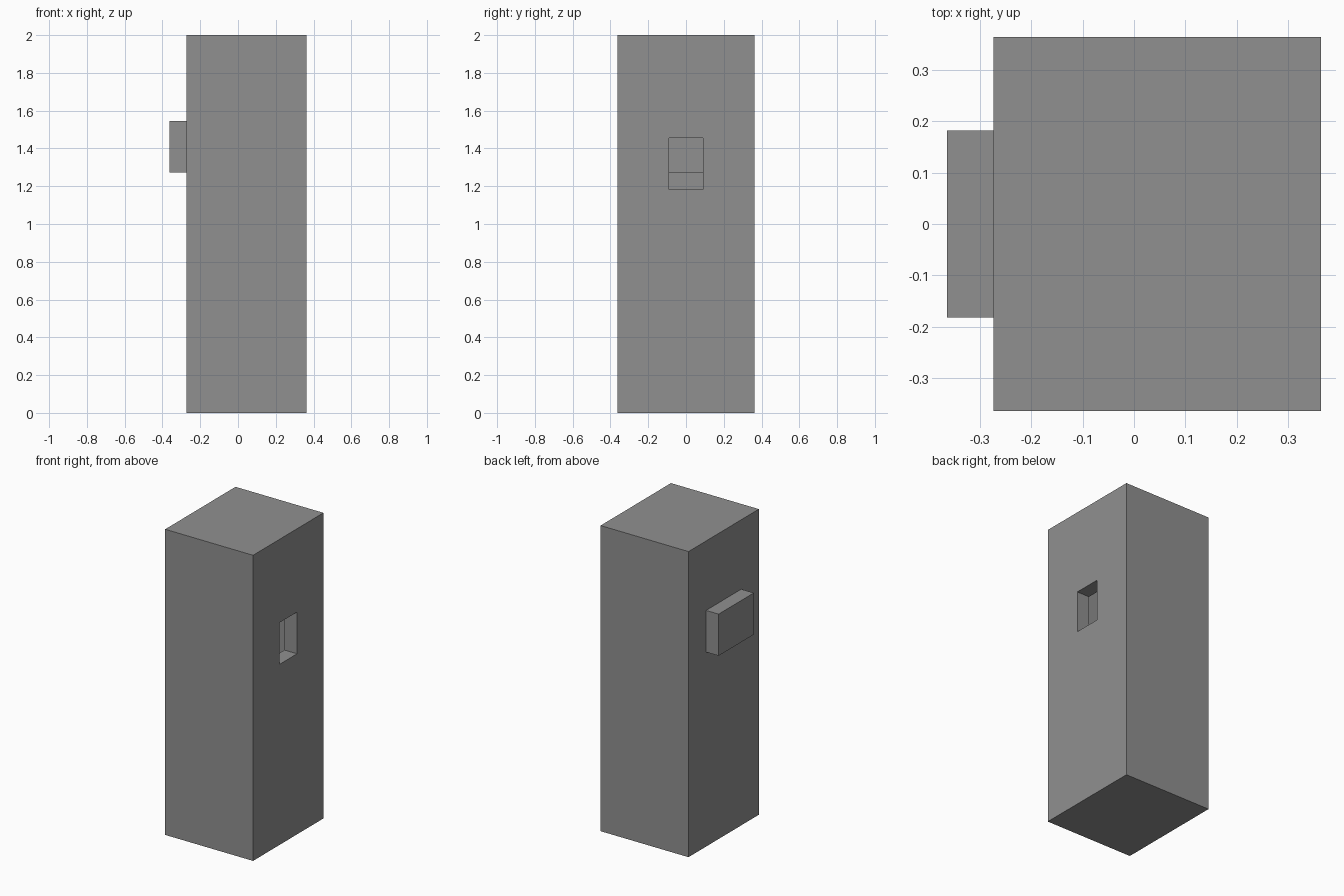
import bpy

cube = bpy.data.objects.get("Cube")
if cube:
    bpy.data.objects.remove(cube, do_unlink=True)

U = 2 / 22  # module that every part is sized in

grey = bpy.data.materials.new("plain grey")
grey.use_nodes = True
colour = (0.28, 0.28, 0.28, 1)
grey.diffuse_color = colour
grey.node_tree.nodes["Principled BSDF"].inputs["Base Color"].default_value = colour


def box(name, low, high):
    """Box between two corners given in modules."""
    centre = [(a + b) / 2 * U for a, b in zip(low, high)]
    size = [(b - a) * U for a, b in zip(low, high)]
    bpy.ops.mesh.primitive_cube_add(size=1, location=centre)
    ob = bpy.context.object
    ob.name = name
    ob.scale = size
    bpy.ops.object.transform_apply(location=False, rotation=False, scale=True)
    ob.data.materials.append(grey)
    return ob


def cut(target, cutter):
    """Subtract a helper box and remove it."""
    cutter.hide_render = True
    mod = target.modifiers.new("cut", "BOOLEAN")
    mod.operation = "DIFFERENCE"
    mod.solver = "EXACT"
    mod.object = cutter
    bpy.context.view_layer.objects.active = target
    bpy.ops.object.modifier_apply(modifier=mod.name)
    bpy.data.objects.remove(cutter, do_unlink=True)


# Hollow tower with walls one module thick
tower = box("tower_body", (-3, -4, 0), (4, 4, 22))
cut(tower, box("cavity_cutter", (-2, -3, 1), (3, 3, 21)))

# Slot through the left wall into the cavity
cut(tower, box("slot_cutter", (2.5, -1, 13), (4.5, 1, 16)))

# Block set through the right wall
box("side_block", (-4, -2, 14), (-1.8, 2, 17))
